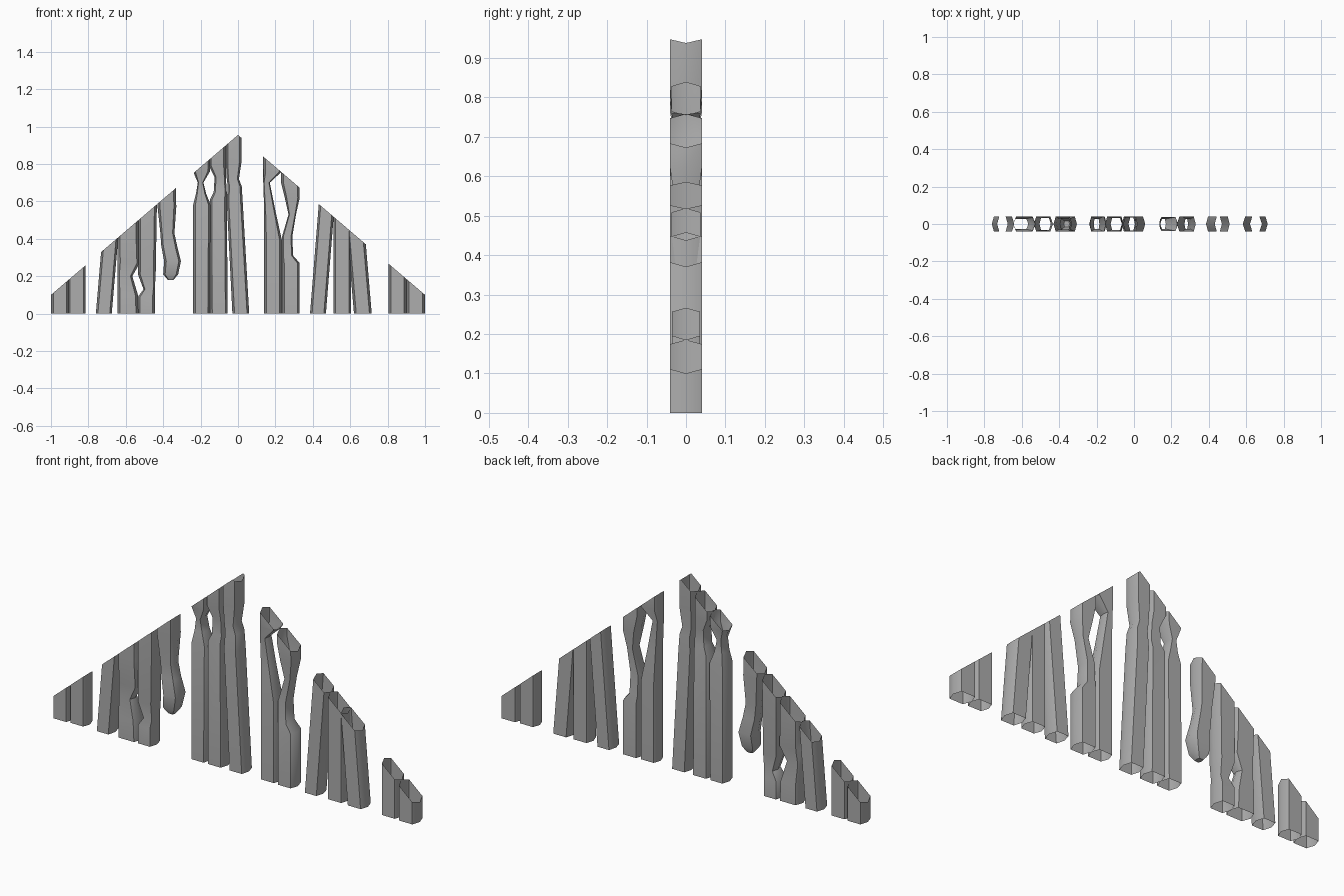
import bpy, bmesh
from mathutils import Vector

if "Cube" in bpy.data.objects:
    bpy.data.objects.remove(bpy.data.objects["Cube"])

wood = bpy.data.materials.new("weathered_grey")
wood.use_nodes = True
grey = (0.42, 0.42, 0.42, 1)
wood.diffuse_color = grey
wood.node_tree.nodes["Principled BSDF"].inputs["Base Color"].default_value = grey

PEAK, SLOPE = 0.955, 0.855
SECTION = [(1, 0), (0.74, 1), (-0.74, 1), (-1, 0), (-0.74, -1), (0.74, -1)]


def plank(name, rings, depth=0.04):
    """Open hollow plank lofted through (z, left, right[, depth factor]) rings, cut to the gable."""
    bm = bmesh.new()
    loops = []
    for z, a, b, *f in rings:
        d = depth * (f[0] if f else 1)
        mid, half = (a + b) / 2, (b - a) / 2
        loops.append([bm.verts.new((mid + half * u, d * v, z)) for u, v in SECTION])
    n = len(SECTION)
    for lo, hi in zip(loops, loops[1:]):
        for i in range(n):
            j = (i + 1) % n
            bm.faces.new((lo[i], lo[j], hi[j], hi[i]))
    if rings[0][0] > 0:                       # splintered hanging end is closed
        bm.faces.new(loops[0][::-1])
    for side in (-1, 1):                      # trim along both roof slopes
        bmesh.ops.bisect_plane(bm, geom=bm.verts[:] + bm.edges[:] + bm.faces[:],
                               plane_co=(0, 0, PEAK), plane_no=Vector((side * SLOPE, 0, 1)),
                               clear_outer=True)
    bmesh.ops.recalc_face_normals(bm, faces=bm.faces)
    me = bpy.data.meshes.new(name)
    bm.to_mesh(me)
    bm.free()
    me.materials.append(wood)
    ob = bpy.data.objects.new(name, me)
    bpy.context.collection.objects.link(ob)
    bpy.ops.object.select_all(action='DESELECT')
    ob.select_set(True)
    bpy.context.view_layer.objects.active = ob
    bpy.ops.object.shade_smooth_by_angle(angle=0.75)


def straight(name, a, b, lean=0.0, depth=0.04):
    """Plain plank from the ground; lean is the sideways shift per unit height."""
    plank(name, [(0, a, b), (1.1, a + lean * 1.1, b + lean * 1.1)], depth)


# Undamaged planks
straight("right_end_plank", -1.0, -0.905)
straight("right_end_inner_plank", -0.91, -0.815, depth=0.036)
straight("right_leaning_plank", -0.76, -0.675, 0.085)
straight("left_leaning_plank", 0.385, 0.47, 0.08)
straight("left_middle_plank", 0.51, 0.605, depth=0.037)
straight("left_outer_plank", 0.62, 0.715, -0.085)
straight("left_end_inner_plank", 0.805, 0.9, depth=0.036)
straight("left_end_plank", 0.9, 1.0)

# Right group, chewed planks around a hole
plank("right_chewed_plank", [(0, -0.645, -0.53), (0.1, -0.645, -0.535), (0.2, -0.645, -0.565, 0.7),
                             (0.27, -0.645, -0.525, 0.9), (0.4, -0.645, -0.53), (0.8, -0.645, -0.53)])
plank("right_split_plank", [(0, -0.535, -0.445), (0.09, -0.535, -0.445), (0.13, -0.505, -0.445, 0.8),
                            (0.21, -0.535, -0.44), (0.8, -0.535, -0.43)])

# Broken plank hanging from the roof edge
plank("hanging_plank", [(0.18, -0.375, -0.345, 0.4), (0.21, -0.4, -0.32, 0.8), (0.28, -0.395, -0.305),
                        (0.36, -0.41, -0.325, 0.8), (0.43, -0.415, -0.34, 0.75),
                        (0.57, -0.43, -0.33), (0.9, -0.445, -0.335)])

# Centre group
plank("centre_pinched_plank", [(0, -0.24, -0.15), (0.58, -0.24, -0.145), (0.64, -0.225, -0.17, 0.75),
                               (0.7, -0.215, -0.185, 0.7), (0.76, -0.24, -0.15), (1, -0.24, -0.145)])
plank("centre_plank", [(0, -0.15, -0.055), (0.61, -0.15, -0.06), (0.65, -0.13, -0.06, 0.8),
                       (0.73, -0.125, -0.065, 0.8), (0.79, -0.155, -0.065), (1.1, -0.155, -0.065)])
plank("peak_plank", [(0, -0.03, 0.06), (0.6, -0.06, 0.025), (0.68, -0.055, 0.02, 0.9),
                     (0.72, -0.06, 0.005, 0.85), (0.82, -0.065, 0.02), (1.1, -0.065, 0.02)])

# Left group around a tall hole
plank("left_chewed_plank", [(0, 0.14, 0.235), (0.39, 0.14, 0.235), (0.55, 0.14, 0.2, 0.8),
                            (0.7, 0.135, 0.17, 0.7), (0.76, 0.135, 0.235), (1, 0.135, 0.235)], 0.037)
plank("left_twisted_plank", [(0, 0.235, 0.33), (0.27, 0.235, 0.33), (0.31, 0.235, 0.295, 0.85),
                             (0.41, 0.235, 0.29, 0.8), (0.53, 0.27, 0.31, 0.7),
                             (0.62, 0.25, 0.33), (0.7, 0.23, 0.33), (0.9, 0.23, 0.33)])
